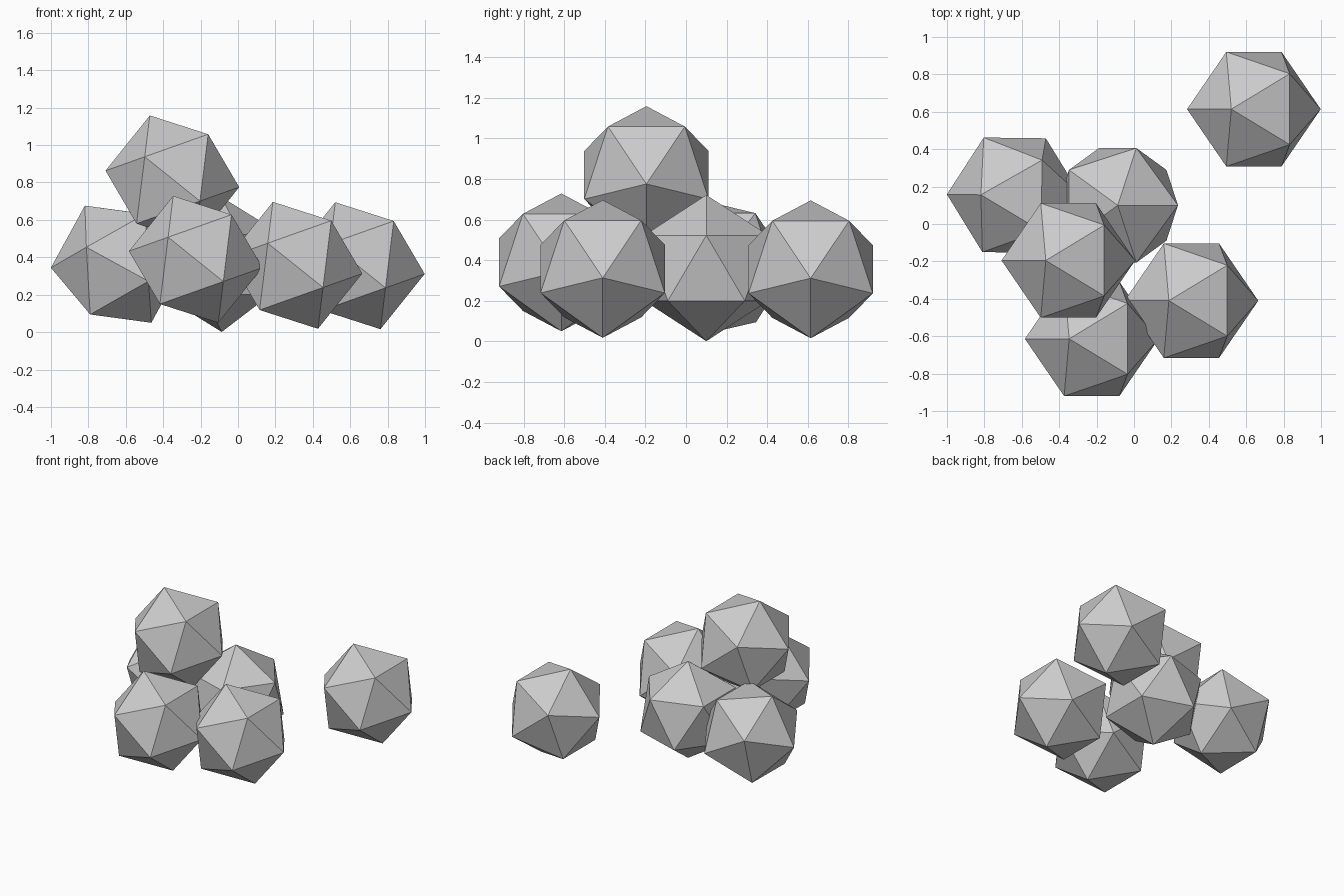
import bpy
from math import radians

if "Cube" in bpy.data.objects:
    bpy.data.objects.remove(bpy.data.objects["Cube"])

RADIUS = 0.36


def stone(name, location, tilt, twist=0):
    """One flat-faced twenty-sided stone, tilted about y."""
    bpy.ops.mesh.primitive_ico_sphere_add(
        subdivisions=1, radius=RADIUS, location=location,
        rotation=(0, radians(tilt), radians(twist)))
    bpy.context.object.name = name


# Lower layer
stone("middle_stone", (-0.087, 0.10, 0.361), 0)
stone("left_stone", (-0.641, 0.154, 0.363), -93, -0.7)
stone("front_stone", (-0.226, -0.614, 0.389), -83)
stone("right_stone", (0.307, -0.41, 0.357), -83)
# Separate stone at the back right
stone("back_stone", (0.641, 0.614, 0.355), -83)
# Stone resting on the pile
stone("top_stone", (-0.351, -0.195, 0.819), -83)
